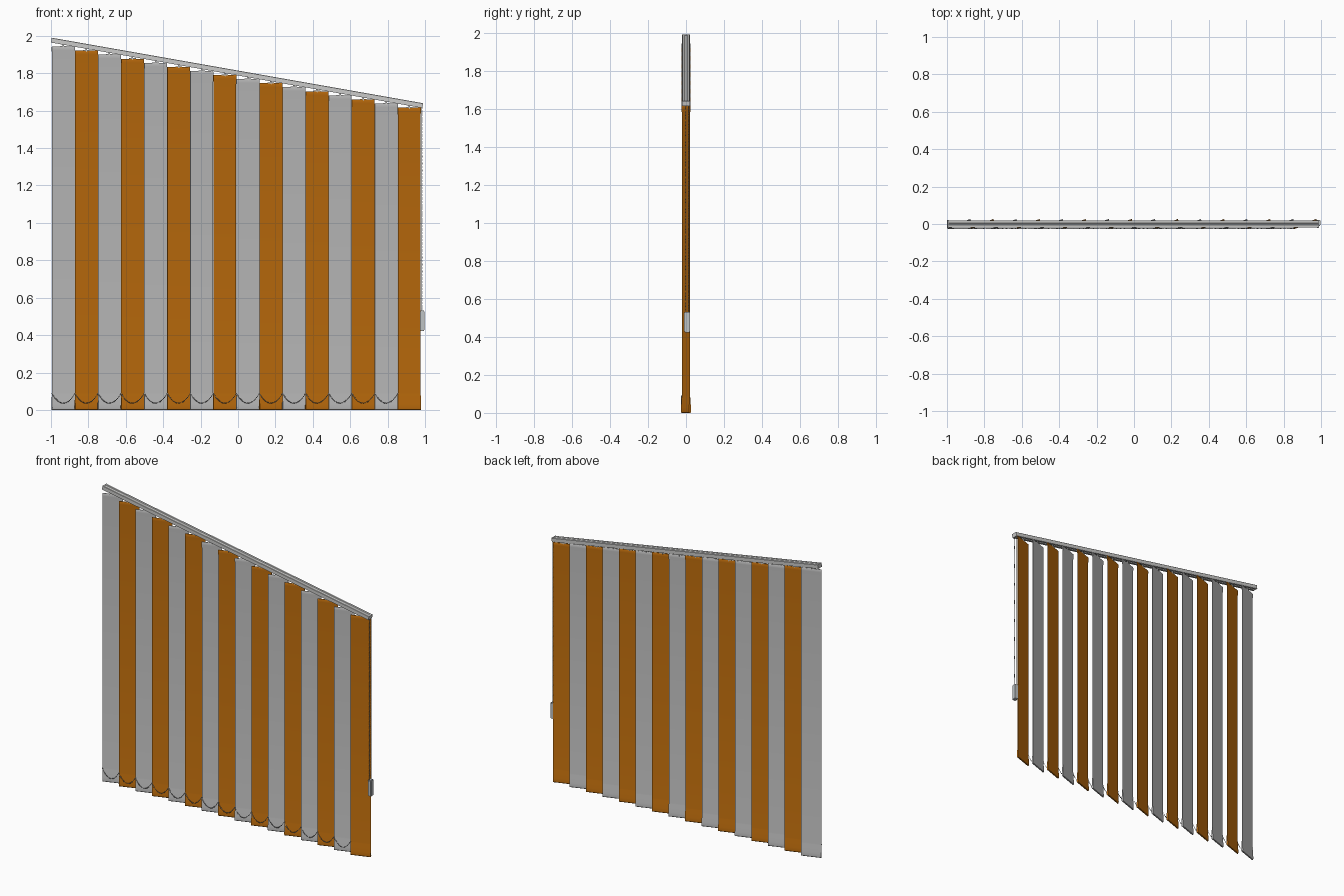
import bpy, bmesh, math
from mathutils import Vector, Matrix

if "Cube" in bpy.data.objects:
    bpy.data.objects.remove(bpy.data.objects["Cube"])

def mat(name, r, g, b):
    m = bpy.data.materials.new(name)
    m.diffuse_color = (r, g, b, 1)
    m.use_nodes = True
    m.node_tree.nodes["Principled BSDF"].inputs["Base Color"].default_value = m.diffuse_color
    return m

GREY = mat("grey_fabric", 0.56, 0.56, 0.56)
ORANGE = mat("orange_fabric", 0.56, 0.165, 0.004)
METAL = mat("rail_grey", 0.60, 0.60, 0.59)
CHAIN = mat("chain_grey", 0.45, 0.45, 0.45)
WEIGHT = mat("weight_grey", 0.52, 0.55, 0.56)

def finish(bm, name, m, smooth=True):
    bmesh.ops.recalc_face_normals(bm, faces=bm.faces[:])
    me = bpy.data.meshes.new(name)
    bm.to_mesh(me)
    bm.free()
    ob = bpy.data.objects.new(name, me)
    bpy.context.collection.objects.link(ob)
    me.materials.append(m)
    if smooth:
        bpy.ops.object.select_all(action='DESELECT')
        ob.select_set(True)
        bpy.context.view_layer.objects.active = ob
        bpy.ops.object.shade_smooth_by_angle(angle=math.radians(35))
    return ob

def extrude_profile(pts, length):
    """Closed (y, z) profile extruded along x, centred on the origin."""
    bm = bmesh.new()
    f = bm.faces.new([bm.verts.new((-length / 2, y, z)) for y, z in pts])
    r = bmesh.ops.extrude_face_region(bm, geom=[f])
    vs = [e for e in r["geom"] if isinstance(e, bmesh.types.BMVert)]
    bmesh.ops.translate(bm, verts=vs, vec=(length, 0, 0))
    return bm

def add_box(bm, centre, size, rot=Matrix()):
    bmesh.ops.create_cube(bm, size=1, matrix=Matrix.Translation(centre) @ rot
                          @ Matrix.Diagonal((*size, 1)))

def resample(pts, step):
    """Evenly spaced points along a polyline."""
    out, carry = [Vector(pts[0])], 0.0
    for a, b in zip(pts, pts[1:]):
        a, b = Vector(a), Vector(b)
        d = (b - a).length
        t = step - carry
        while t <= d:
            out.append(a.lerp(b, t / d))
            t += step
        carry = (carry + d) % step
    return out

def bead_chain(name, paths, radius, step):
    bm = bmesh.new()
    cu = bpy.data.curves.new(name + "_cord", 'CURVE')
    cu.dimensions = '3D'
    cu.bevel_depth = radius * 0.35
    cu.bevel_resolution = 0
    for path in paths:
        for p in resample(path, step):
            bmesh.ops.create_icosphere(bm, subdivisions=2, radius=radius,
                                       matrix=Matrix.Translation(p))
        sp = cu.splines.new('POLY')
        sp.points.add(len(path) - 1)
        for q, p in zip(sp.points, path):
            q.co = (*p, 1)
    finish(bm, name, CHAIN)
    ob = bpy.data.objects.new(name + "_cord", cu)
    cu.materials.append(CHAIN)
    bpy.context.collection.objects.link(ob)

# Layout
N, PITCH, SLAT_W = 16, 0.1233, 0.122
X0 = -0.934
SLOPE = math.radians(10)
TWIST = math.atan(0.042 / SLAT_W)
RAIL_H = 0.026
RAIL_ROT = Matrix.Rotation(SLOPE, 4, 'Y')

def rail_z(x):
    return 1.977 - math.tan(SLOPE) * (x + 0.9975)

# Sloping head rail: C channel open underneath, with a shallow groove on top
half = [(0.004, 0.0115), (0.006, 0.013), (0.018, 0.013), (0.020, 0.011),
        (0.020, -0.013), (0.006, -0.013), (0.006, -0.011), (0.017, -0.011),
        (0.017, 0.009)]
rail = finish(extrude_profile(half + [(-y, z) for y, z in reversed(half)], 2.004),
              "head_rail", METAL)
rail_mid = (-0.005, 0, rail_z(-0.005))
rail.matrix_world = Matrix.Translation(rail_mid) @ RAIL_ROT

# End caps
for name, s in (("left_end_cap", -1), ("right_end_cap", 1)):
    bm = bmesh.new()
    add_box(bm, (s * 1.0045, 0, 0), (0.007, 0.0405, RAIL_H + 0.0005))
    cap = finish(bm, name, METAL, False)
    cap.matrix_world = rail.matrix_world.copy()

# Slats: thin fabric with a top pocket and a weighted bottom pocket
hangers, clips = bmesh.new(), bmesh.new()
twist = Matrix.Rotation(TWIST, 4, 'Z')
for i in range(N):
    x = X0 + i * PITCH
    top = rail_z(x) - RAIL_H / 2 / math.cos(SLOPE) - 0.010
    side = [(0.002, 0.0), (0.005, 0.003), (0.006, 0.010), (0.0052, 0.03),
            (0.003, 0.06), (0.0012, 0.085), (0.0008, 0.09),
            (0.0008, top - 0.04), (0.003, top - 0.02), (0.0032, top - 0.005),
            (0.0015, top)]
    prof = side + [(-y, z) for y, z in reversed(side)]
    slat = finish(extrude_profile(prof, SLAT_W / math.cos(TWIST)),
                  f"slat_{i + 1}", ORANGE if i % 2 else GREY)
    slat.matrix_world = Matrix.Translation((x, 0, 0)) @ twist
    # Carrier in the rail, stem and clip into the slat top
    add_box(hangers, (x, 0, rail_z(x)), (0.03, 0.03, 0.012), RAIL_ROT)
    add_box(hangers, (x, 0, top + 0.008), (0.008, 0.006, 0.03))
    add_box(hangers, (x, 0, top), (0.036, 0.004, 0.006), twist)
    # Chain clip on the front edge of the slat
    add_box(clips, (x - SLAT_W / 2 + 0.001, -0.022, 0.088), (0.005, 0.006, 0.006))
finish(hangers, "slat_hangers", METAL, False)
finish(clips, "chain_clips", CHAIN, False)

# Bottom bead chain looping between the front edges of neighbouring slats
arcs = []
for i in range(N - 1):
    xa = X0 + i * PITCH - SLAT_W / 2
    arcs.append([(xa + PITCH * k / 16, -0.0245,
                  0.036 + 0.053 * (k / 8 - 1) ** 2) for k in range(17)])
bead_chain("bottom_chain", arcs, 0.0026, 0.0075)

# Control chain and cord hanging from the right end of the rail
bead_chain("control_chain", [[(0.983, y, 1.625), (0.983, y, 0.52)]
                             for y in (-0.003, 0.014)], 0.0026, 0.0075)

# Control weight
bm = bmesh.new()
add_box(bm, (0.985, 0.006, 0.477), (0.026, 0.032, 0.108))
bmesh.ops.bevel(bm, geom=bm.edges[:], offset=0.004, segments=2, affect='EDGES')
finish(bm, "control_weight", WEIGHT)
